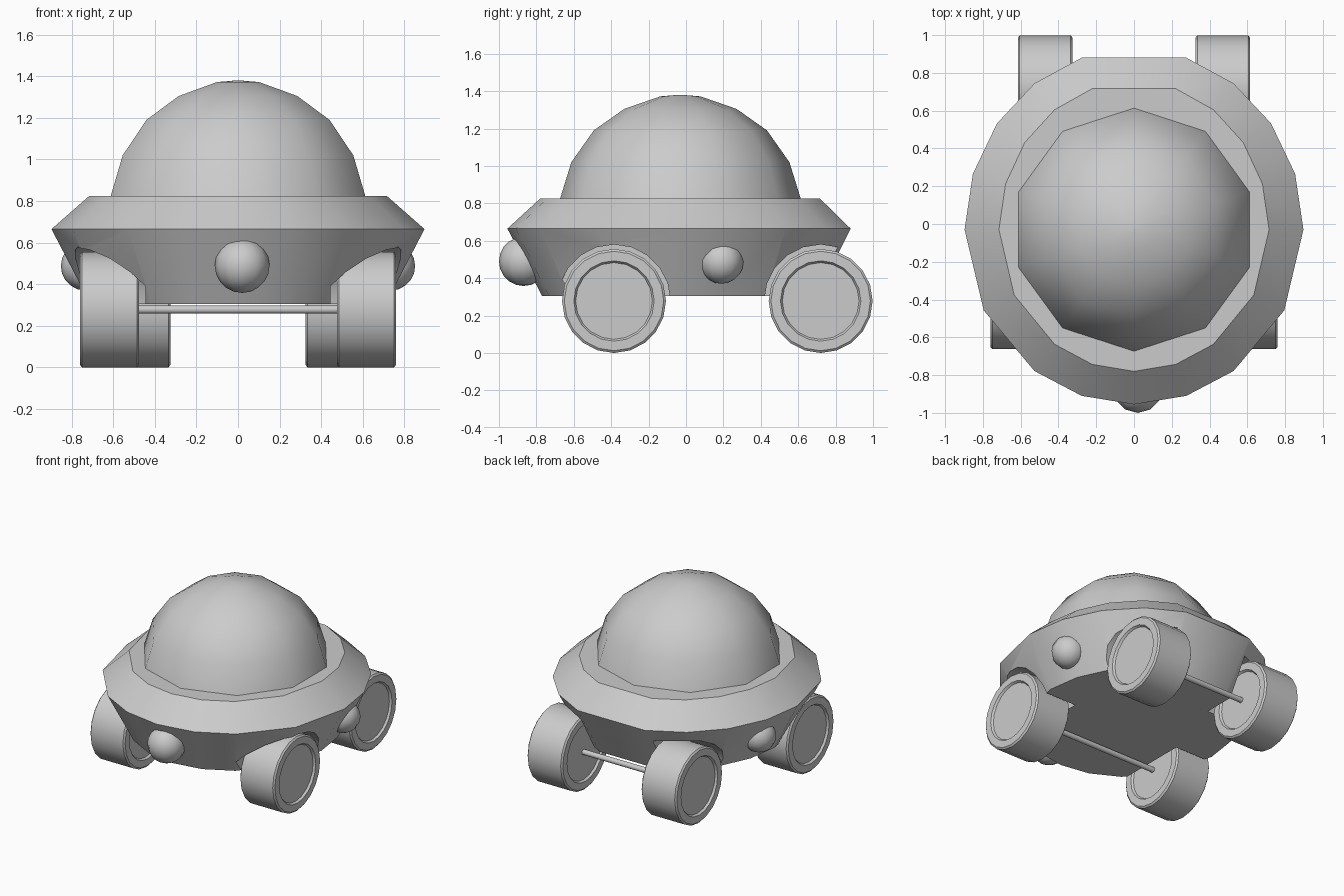
import bpy, bmesh
from math import sin, cos, pi, radians

if "Cube" in bpy.data.objects:
    bpy.data.objects.remove(bpy.data.objects["Cube"])


def finish(bm, name, angle=35):
    bmesh.ops.recalc_face_normals(bm, faces=bm.faces[:])
    me = bpy.data.meshes.new(name)
    bm.to_mesh(me)
    bm.free()
    ob = bpy.data.objects.new(name, me)
    bpy.context.collection.objects.link(ob)
    smooth(ob, angle)
    return ob


def smooth(ob, angle=35):
    bpy.ops.object.select_all(action='DESELECT')
    ob.select_set(True)
    bpy.context.view_layer.objects.active = ob
    bpy.ops.object.shade_smooth_by_angle(angle=radians(angle))


def loft(name, rings, angle=35):
    """Skin equal-length rings of points and cap both ends."""
    bm = bmesh.new()
    loops = [[bm.verts.new(p) for p in r] for r in rings]
    n = len(loops[0])
    for a, b in zip(loops, loops[1:]):
        for i in range(n):
            j = (i + 1) % n
            bm.faces.new((a[i], a[j], b[j], b[i]))
    bm.faces.new(loops[0])
    bm.faces.new(loops[-1])
    return finish(bm, name, angle)


def x_lathe(name, y, z, profile, n=20, angle=35):
    """Turn (x, radius) pairs around an axle parallel to x."""
    return loft(name, [[(x, y + r * cos(2 * pi * i / n), z + r * sin(2 * pi * i / n))
                        for i in range(n)] for x, r in profile], angle)


# Saucer hull: rings with a flattened tail
CY = -0.03
half = [18, 36, 62.5, 90, 108, 126, 144, 162]
angles = [0] + half + [-a for a in reversed(half)]


def hull_ring(rx, front, back, z):
    return [(rx * sin(radians(a)),
             CY - (front if abs(a) <= 90 else back) * cos(radians(a)), z) for a in angles]


hull = loft("saucer_hull", [hull_ring(0.71, 0.74, 0.77, 0.305),
                            hull_ring(0.897, 0.925, 0.957, 0.665),
                            hull_ring(0.715, 0.75, 0.785, 0.825)])

# Wheel positions: y, inner x, outer x
axles = {"front": (-0.385, 0.475, 0.76), "rear": (0.72, 0.325, 0.615)}
R = 0.278

# Wheel arches cut from the hull
for end, (y, x0, x1) in axles.items():
    for s in (-1, 1):
        cut = x_lathe("arch_cutter", y, R, [(s * (x0 - 0.03), 0.302), (s * 1.1, 0.302)])
        cut.hide_render = True
        mod = hull.modifiers.new("arch", 'BOOLEAN')
        mod.object = cut
        mod.operation = 'DIFFERENCE'
        mod.solver = 'EXACT'
        bpy.context.view_layer.objects.active = hull
        bpy.ops.object.modifier_apply(modifier=mod.name)
        bpy.data.objects.remove(cut, do_unlink=True)
smooth(hull)

# Glass dome
dome_profile = [(0.645, 0.82), (0.583, 1.02), (0.463, 1.19), (0.30, 1.305), (0.107, 1.372), (0.01, 1.38)]
loft("dome", [[(r * sin(2 * pi * i / 10), CY - r * cos(2 * pi * i / 10), z)
               for i in range(10)] for r, z in dome_profile], 50)

# Wheels with bevelled tread and recessed hubs, plus axles
for end, (y, x0, x1) in axles.items():
    for side, s in (("left", -1), ("right", 1)):
        prof = [(x0 + 0.015, 0.205), (x0, 0.215), (x0, R - 0.012), (x0 + 0.01, R),
                (x1 - 0.01, R), (x1, R - 0.012), (x1, 0.215), (x1 - 0.015, 0.205)]
        x_lathe(f"{end}_{side}_wheel", y, R, [(s * x, r) for x, r in prof])
    x_lathe(f"{end}_axle", y, R, [(-x0 - 0.05, 0.02), (x0 + 0.05, 0.02)], 10, 50)


# Lamps
def lamp(name, loc, r):
    bm = bmesh.new()
    bmesh.ops.create_uvsphere(bm, u_segments=12, v_segments=10, radius=r)
    bmesh.ops.translate(bm, verts=bm.verts[:], vec=loc)
    finish(bm, name, 60)


lamp("front_lamp", (0.02, -0.868, 0.49), 0.132)
lamp("left_lamp", (-0.735, 0.19, 0.487), 0.117)
lamp("right_lamp", (0.735, 0.19, 0.487), 0.117)
